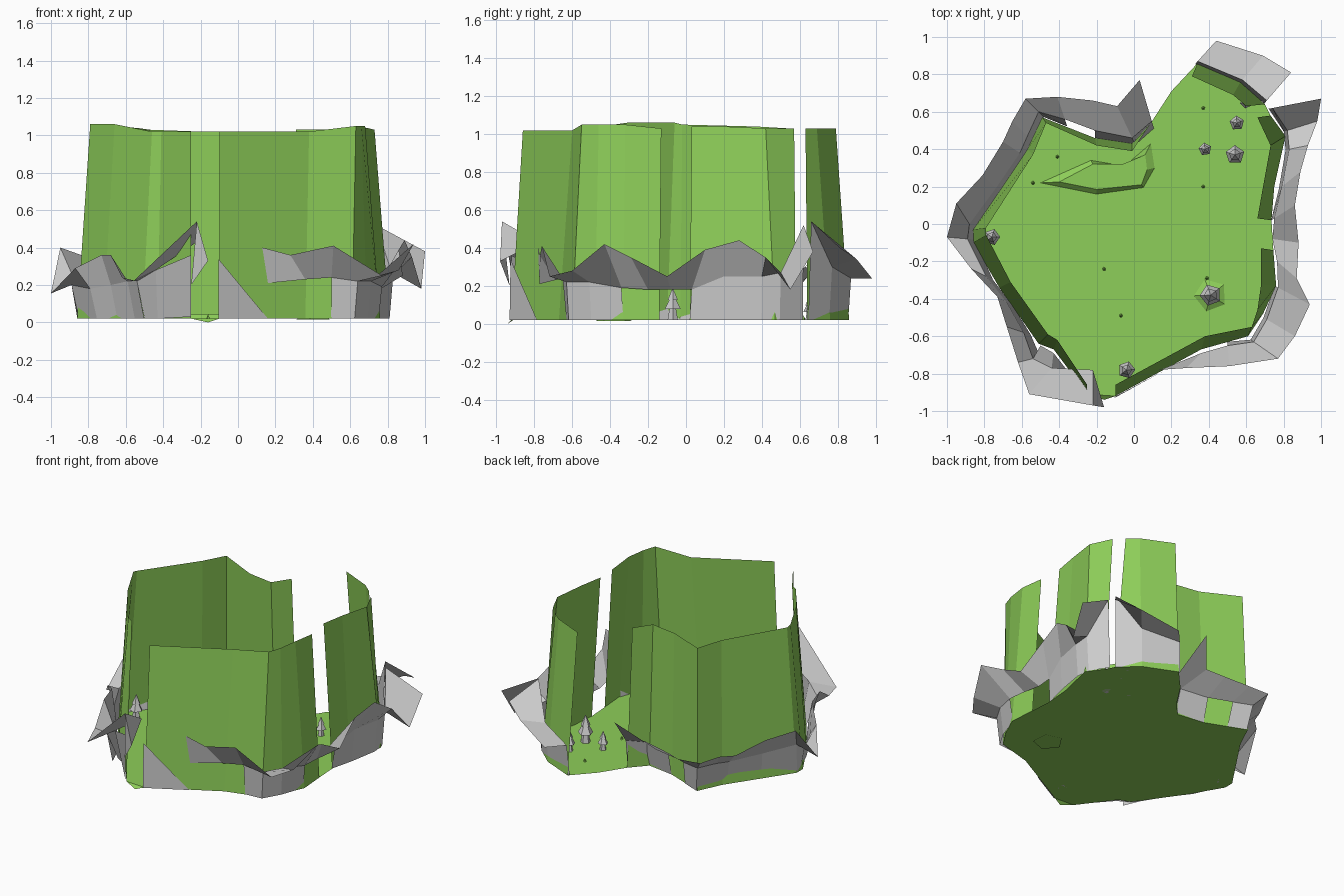
import bpy, bmesh, math
from mathutils import Vector

green = bpy.data.materials.new("grass")
green.diffuse_color = (0.27, 0.62, 0.10, 1)


def make(name, verts, faces, mat=None):
    me = bpy.data.meshes.new(name)
    me.from_pydata(verts, [], faces)
    me.update()
    ob = bpy.data.objects.new(name, me)
    bpy.context.collection.objects.link(ob)
    if mat:
        me.materials.append(mat)
    return ob


def strip(name, rows, mat=None, skip=()):
    """Quad strip between rows of equal length; skip holds (row, column) gaps."""
    n = len(rows[0])
    verts = [p for r in rows for p in r]
    faces = [(r*n+i, r*n+i+1, r*n+n+i+1, r*n+n+i)
             for r in range(len(rows)-1) for i in range(n-1) if (r, i) not in skip]
    return make(name, verts, faces, mat)


# Walls: each column is (foot x, foot y, top x, top y, top z), counter-clockwise
walls = {
    "right_front_wall": [
        (-.10, -.92, -.10, -.86, 1.02), (.36, -.67, .38, -.60, 1.02), (.61, -.60, .63, -.55, 1.05),
        (.69, -.48, .66, -.46, 1.05), (.76, -.33, .68, -.32, 1.05), (.745, -.14, .68, -.13, 1.03)],
    "right_back_wall": [
        (.735, .02, .66, .03, 1.04), (.75, .20, .69, .20, 1.04),
        (.81, .47, .73, .42, 1.03), (.73, .58, .66, .57, 1.03)],
    "back_wall": [
        (.70, .64, .60, .63, 1.03), (.57, .76, .53, .69, 1.03), (.34, .86, .31, .79, 1.03)],
    "left_wall": [
        (.09, .54, .07, .51, 1.02), (-.01, .43, -.01, .39, 1.02), (-.21, .46, -.20, .42, 1.02),
        (-.49, .57, -.47, .54, 1.03), (-.57, .40, -.54, .37, 1.04), (-.86, -.03, -.79, -.02, 1.05),
        (-.86, -.10, -.79, -.06, 1.06), (-.72, -.34, -.66, -.31, 1.06),
        (-.51, -.64, -.46, -.59, 1.02), (-.43, -.67, -.41, -.62, 1.02), (-.25, -.91, -.25, -.86, 1.02)],
}
outline = []
for name, cols in walls.items():
    foot = [(a, b, .02) for a, b, *_ in cols]
    top = [(c, d, e) for _, _, c, d, e in cols]
    strip(name, [top, foot], green)
    outline += foot
    if name == "back_wall":
        outline.append((.20, .71, .02))
outline.append((-.16, -.94, 0))

# Floor
floor = make("floor", outline, [range(len(outline))], green)
bm = bmesh.new()
bm.from_mesh(floor.data)
bmesh.ops.triangulate(bm, faces=bm.faces)
bm.to_mesh(floor.data)
bm.free()

# Low ledge on the floor
edge = [(-.50, .22), (-.20, .16), (.05, .195), (.11, .30), (.09, .43), (-.05, .31), (-.23, .34)]
inner = [(-.40, .225), (-.20, .185), (.04, .21), (.07, .29), (.06, .37), (-.06, .32), (-.22, .32)]
n = len(edge)
make("ledge", [(x, y, .02) for x, y in edge] + [(x, y, .045) for x, y in inner],
     [(i, (i+1) % n, n+(i+1) % n, n+i) for i in range(n)] + [range(n, 2*n)], green)


# Rock collars: (rim x, y, z, crease x, y, z), with a sloping skirt down to the wall foot
def rocks(name, cols, skip=(), slope=.04):
    rim = [Vector(c[:3]) for c in cols]
    crease = [Vector(c[3:]) for c in cols]
    foot = []
    for r, c in zip(rim, crease):
        inward = (c.xy - r.xy).normalized() * slope
        foot.append((c.x + inward.x, c.y + inward.y, .02))
    strip(name, [foot, crease, rim], None, skip)


rocks("right_rocks", [
    (.13, -.78, .40, .16, -.772, .21), (.28, -.77, .36, .36, -.69, .23), (.51, -.76, .41, .50, -.65, .24),
    (.77, -.72, .25, .64, -.63, .22), (.86, -.60, .28, .71, -.51, .22), (.94, -.43, .42, .77, -.34, .19),
    (.87, -.29, .35, .765, -.20, .18), (.88, -.10, .25, .74, -.08, .18), (.86, .10, .39, .75, .03, .18),
    (.89, .28, .44, .79, .20, .25), (.93, .42, .35, .83, .40, .25), (.98, .55, .18, .82, .50, .27),
    (1.0, .67, .38, .74, .62, .52)],
    {(0, 0), (0, 1), (0, 5), (0, 6), (0, 7)}, .02)
rocks("back_rocks", [
    (.84, .81, .40, .71, .66, .54), (.69, .90, .34, .58, .77, .30), (.44, .98, .24, .34, .87, .24)],
    (), .02)
rocks("left_rocks", [
    (.03, .77, .45, .095, .55, .22), (-.09, .63, .30, -.01, .46, .20), (-.22, .66, .28, -.21, .50, .19),
    (-.41, .68, .27, -.37, .56, .19), (-.58, .67, .28, -.51, .60, .20), (-.65, .55, .30, -.57, .47, .20),
    (-.70, .44, .28, -.61, .38, .19), (-.81, .26, .35, -.74, .19, .21), (-.95, .11, .40, -.88, .00, .24),
    (-1.0, -.07, .155, -.89, -.08, .20), (-.87, -.24, .29, -.79, -.28, .18),
    (-.73, -.39, .36, -.68, -.42, .20), (-.68, -.55, .36, -.59, -.58, .22),
    (-.62, -.74, .24, -.54, -.72, .22), (-.56, -.91, .22, -.44, -.77, .28),
    (-.22, -.97, .54, -.22, -.78, .43)],
    {(0, 2), (0, 13), (0, 14)})

# Slabs beside the front opening
make("front_slab", [(-.105, -.925, .34), (-.105, -.93, .02), (.16, -.785, .02)], [(0, 1, 2)])
make("front_left_slab", [(-.54, -.72, .22), (-.44, -.77, .28), (-.25, -.92, .36),
                         (-.50, -.65, .02), (-.43, -.69, .02), (-.25, -.92, .03), (-.56, -.91, .22)],
     [(0, 3, 4, 1), (1, 4, 5, 2), (0, 1, 6)])
make("front_spike", [(-.22, -.97, .54), (-.25, -.93, .2), (-.16, -.98, .33), (-.22, -.78, .43)],
     [(0, 1, 2), (0, 2, 3)])


# Small trees: five-sided trunk and two tiers
def cone(name, x, y, z0, z1, r0, r1, mat=None):
    bpy.ops.mesh.primitive_cone_add(vertices=5, radius1=r0, radius2=r1, depth=z1-z0,
                                    location=(x, y, (z0+z1)/2), rotation=(0, 0, x*7))
    ob = bpy.context.object
    ob.name = name
    if mat:
        ob.data.materials.append(mat)


for x, y, s in [(.55, .54, .85), (.38, .40, .75), (.54, .37, 1.1), (.60, .65, .7),
                (.41, -.38, 1.25), (-.76, -.07, .95), (-.04, -.78, 1)]:
    b = .02
    cone("tree_trunk", x, y, b, b+.07*s, .03*s, .018*s)
    cone("tree_lower_tier", x, y, b+.06*s, b+.12*s, .047*s, .015*s)
    cone("tree_upper_tier", x, y, b+.11*s, b+.18*s, .03*s, 0)

# Mound under the big tree and grass tufts
cone("tree_mound", .41, -.38, .015, .04, .10, .05, green)
for x, y in [(-.41, .36), (-.54, .22), (-.20, .22), (.02, .30), (.37, .62), (.37, .20),
             (-.16, -.24), (-.07, -.49), (.39, -.29)]:
    cone("grass_tuft", x, y, .02, .045, .01, 0, green)
